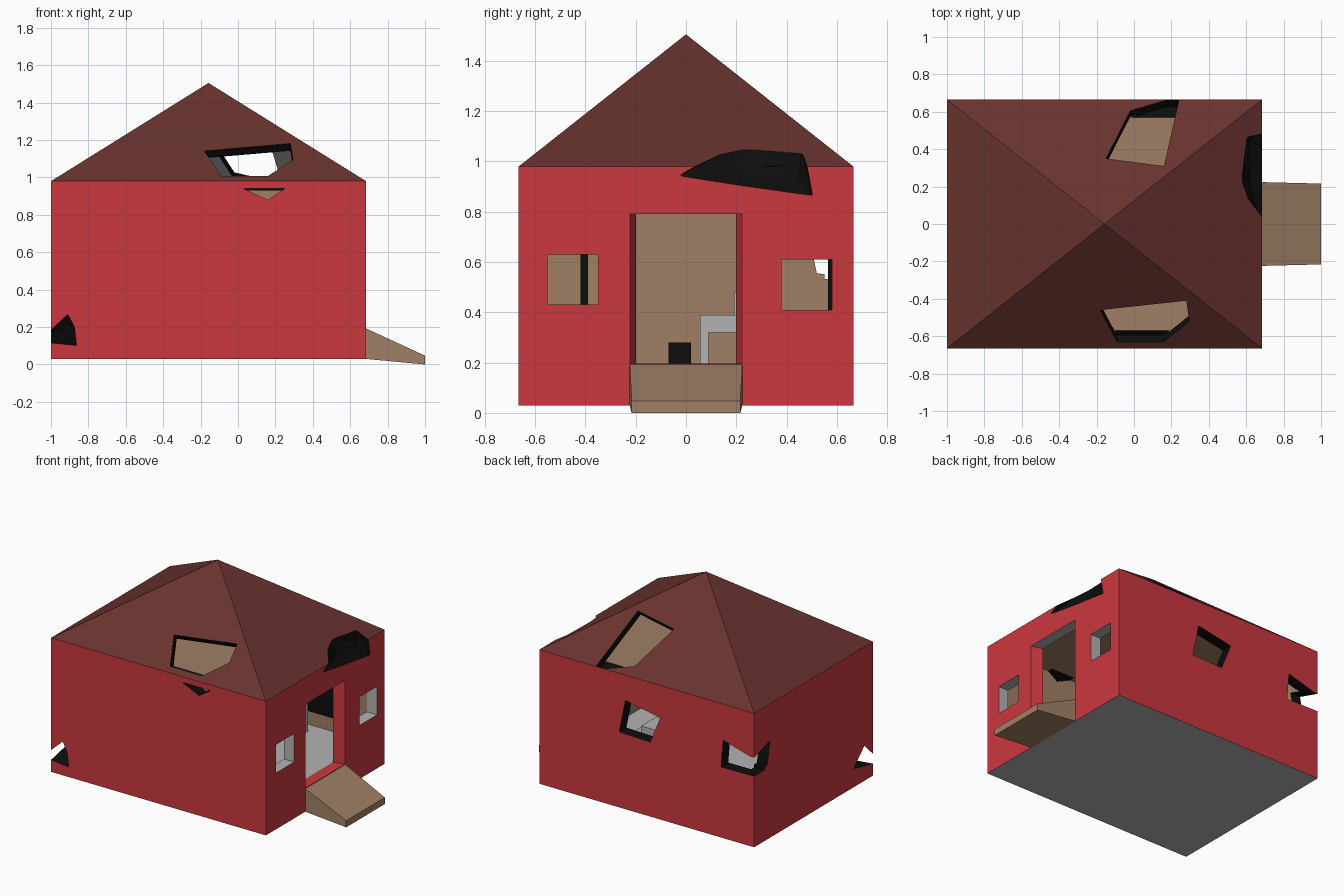
import bpy, bmesh
from mathutils import Vector

if "Cube" in bpy.data.objects:
    bpy.data.objects.remove(bpy.data.objects["Cube"])


def mat(name, r, g, b):
    m = bpy.data.materials.new(name)
    m.diffuse_color = (r, g, b, 1)
    m.use_nodes = True
    m.node_tree.nodes["Principled BSDF"].inputs["Base Color"].default_value = m.diffuse_color
    return m


RED = mat("red_wall", .6, .04, .05)
ROOF = mat("roof_brown", .14, .033, .028)
TAN = mat("tan", .35, .215, .13)
BLACK = mat("charred", .004, .004, .004)
GREY = mat("plain_grey", .45, .45, .45)


def hull(name, pts, mats, pick=lambda n: 0):
    """Convex solid round the points; pick chooses a material slot by face normal."""
    bm = bmesh.new()
    for p in pts:
        bm.verts.new(p)
    bmesh.ops.convex_hull(bm, input=bm.verts[:])
    bmesh.ops.delete(bm, geom=[v for v in bm.verts if not v.link_faces], context='VERTS')
    bmesh.ops.dissolve_limit(bm, angle_limit=.005, verts=bm.verts[:], edges=bm.edges[:])
    bmesh.ops.recalc_face_normals(bm, faces=bm.faces[:])
    bm.normal_update()
    for f in bm.faces:
        f.material_index = pick(f.normal)
    me = bpy.data.meshes.new(name)
    bm.to_mesh(me)
    bm.free()
    for m in mats:
        me.materials.append(m)
    ob = bpy.data.objects.new(name, me)
    bpy.context.scene.collection.objects.link(ob)
    return ob


def corners(x0, x1, y0, y1, z0, z1):
    return [(x, y, z) for x in (x0, x1) for y in (y0, y1) for z in (z0, z1)]


def box(name, dims, m):
    return hull(name, corners(*dims), [m])


cutters = []


def cut(pts, mats=(BLACK,), pick=lambda n: 0):
    c = hull("cutter", pts, mats, pick)
    c.hide_render = True
    cutters.append(c)


# Solid house: walls, pyramid roof, grey underside
X0, X1, Y, ZB, ZE = -1, .685, .665, .03, .98
AX, AZ = -.158, 1.505
house = hull("house_shell", corners(X0, X1, -Y, Y, ZB, ZE) + [(AX, 0, AZ)],
             [RED, ROOF, GREY], lambda n: 1 if n.z > .1 else 2 if n.z < -.5 else 0)

# Room and attic hollows
T = .08
cut(corners(X0 + T, X1 - T, -Y + T, Y - T, .195, .93), (TAN, GREY),
    lambda n: 1 if n.z < -.5 else 0)
cut([(x, y, ZE) for x in (X0 + T, X1 - T) for y in (-Y + T, Y - T)] + [(AX, 0, AZ - .063)],
    (TAN, GREY), lambda n: 0 if n.z < -.5 else 1)

# Tapered doorway and two windows
cut([(x, s * w, z) for x, w in ((.69, .224), (.59, .195)) for s in (-1, 1) for z in (.197, .79)],
    (RED, GREY), lambda n: 1 if n.z > .5 else 0)
for y, z in ((-.45, .53), (.48, .51)):
    cut(corners(.55, .75, y - .1, y + .1, z - .1, z + .1), (GREY,))

# Broken holes through the roof, cut square to the slope
k = (AZ - ZE) / Y
for side, outline in (
        (-1, [(-.18, .46), (.28, .41), (.295, .52), (.16, .63), (-.09, .63)]),
        (1, [(-.15, .35), (-.02, .605), (.17, .662), (.24, .662), (.16, .31)])):
    n = Vector((0, side * k, 1)).normalized()
    cut([Vector((x, side * y, ZE + k * (Y - y))) + n * d
         for x, y in outline for d in (.05, -.06)])

# Broken holes in the back wall, back left corner and under the front eave
cut([(x, y, z) for y in (.5, .75)
     for x, z in ((.01, .8), (.058, .565), (-.185, .558), (-.263, .75))])
cut([(x, y, z) for y in (.55, .7)
     for x, z in ((-.757, .724), (-.741, .53), (-1.02, .533), (-1.02, .65))])
cut([(x, y, z) for x in (-1.05, -.88)
     for y, z in ((.486, .72), (.52, .555), (.68, .535), (.68, .66))])
cut([(x, y, z) for y in (-.7, -.55) for x, z in ((.03, .94), (.25, .94), (.16, .88))])

# Front left corner hole
cut([(x, -.67, z) for x, z in ((-1.01, .115), (-1.01, .17), (-.905, .267), (-.87, .2), (-.86, .1))]
    + [(-1.01, y, z) for y, z in ((-.44, .165), (-.56, .28))])

# Burnt dent over the right eave
cut([(.69, y, z) for y, z in ((-.035, .94), (.09, 1.01), (.22, 1.055), (.45, 1.04),
                              (.48, .99), (.505, .86), (.22, .9))]
    + [(.57, .22, 1.07), (.6, .46, 1.05), (.62, .22, .95), (.62, .45, .93)])

# Apply all cuts
for c in cutters:
    b = house.modifiers.new("cut", 'BOOLEAN')
    b.operation, b.solver, b.object = 'DIFFERENCE', 'EXACT', c
    b.material_mode = 'TRANSFER'
dg = bpy.context.evaluated_depsgraph_get()
mesh = bpy.data.meshes.new_from_object(house.evaluated_get(dg), depsgraph=dg)
house.modifiers.clear()
house.data = mesh
for c in cutters:
    bpy.data.objects.remove(c)

# Entrance ramp
hull("ramp", [(x, s * w, z) for x, w, zs in ((.68, .224, (.03, .195)), (1, .216, (0, .047)))
              for s in (-1, 1) for z in zs], [TAN])

# Charred backing behind the eave dent
box("charred_backing", (.555, .57, .0, .5, .925, 1.02), BLACK)

# Furniture seen through the openings
box("table_top", (-.25, .2, .055, .5, .32, .39), GREY)
for x in (-.25, .165):
    for y in (.055, .465):
        box("table_leg", (x, x + .035, y, y + .035, .195, .32), GREY)
box("table_box", (-.15, .1, .19, .36, .39, .48), GREY)
box("wall_screen", (.12, .5, .565, .584, .3, .62), BLACK)
box("floor_vent", (-.915, -.83, -.07, .02, .195, .28), BLACK)
box("black_post", (-.6, -.57, -.42, -.39, .195, .93), BLACK)
